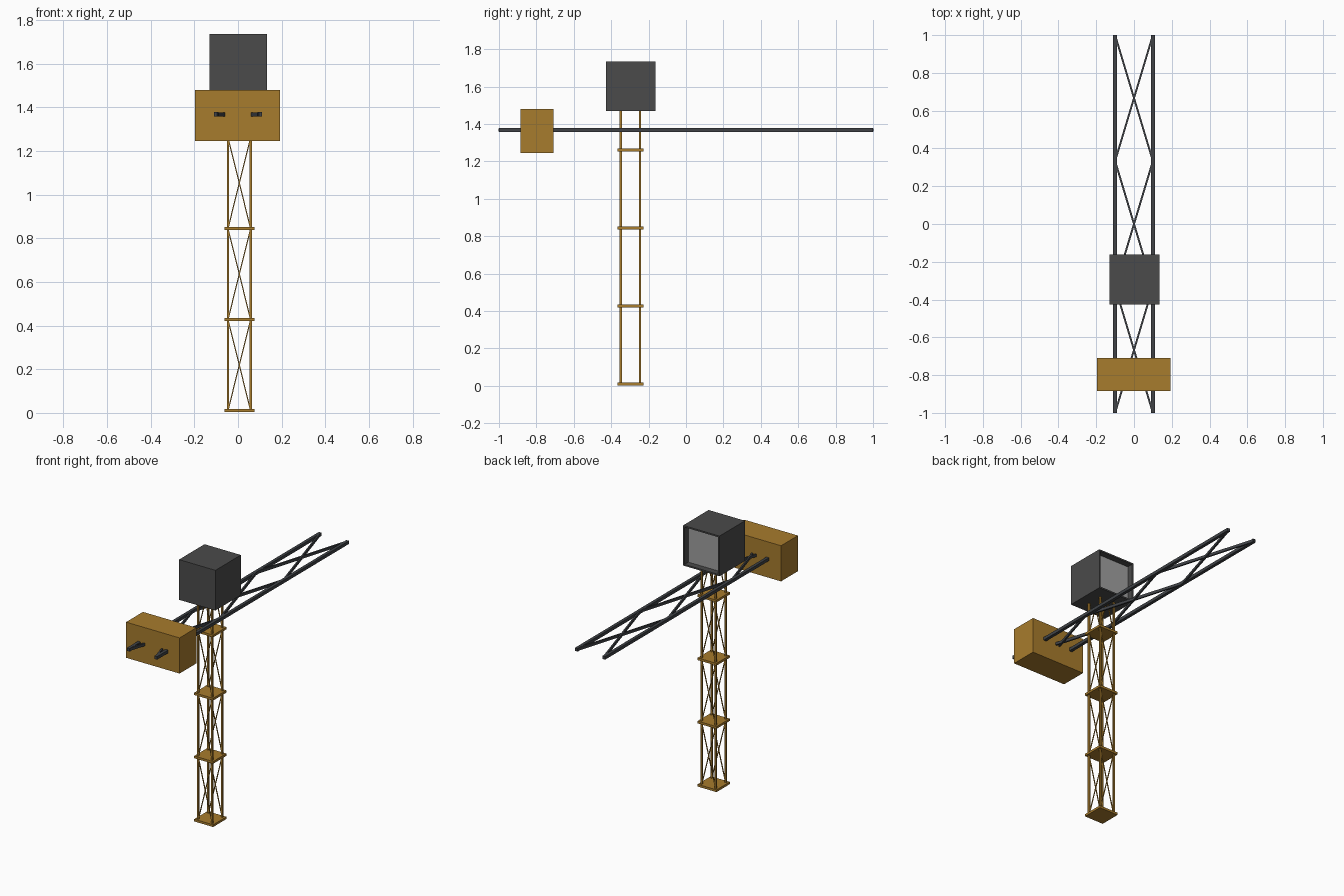
import bpy, bmesh
from mathutils import Vector, Matrix

old = bpy.data.objects.get("Cube")
if old:
    bpy.data.objects.remove(old)


def material(name, rgb):
    m = bpy.data.materials.new(name)
    m.use_nodes = True
    colour = (*rgb, 1)
    m.diffuse_color = colour
    m.node_tree.nodes["Principled BSDF"].inputs["Base Color"].default_value = colour
    return m


ochre = material("ochre", (0.39, 0.2, 0.026))
charcoal = material("charcoal", (0.07, 0.07, 0.07))
steel = material("dark steel", (0.05, 0.055, 0.062))
glass = material("pale glass", (0.35, 0.35, 0.35))


def finish(name, bm, *mats):
    mesh = bpy.data.meshes.new(name)
    bm.to_mesh(mesh)
    bm.free()
    for m in mats:
        mesh.materials.append(m)
    ob = bpy.data.objects.new(name, mesh)
    bpy.context.collection.objects.link(ob)
    return ob


def add_box(bm, lo, hi):
    lo, hi = Vector(lo), Vector(hi)
    mat = Matrix.Translation((lo + hi) / 2) @ Matrix.Diagonal((*(hi - lo), 1))
    return bmesh.ops.create_cube(bm, size=1, matrix=mat)


def add_bar(bm, a, b, width, depth, normal):
    """Rectangular bar from a to b; depth is measured along normal."""
    a, b, n = Vector(a), Vector(b), Vector(normal)
    along = (b - a).normalized()
    side = n.cross(along)
    rot = Matrix((side, n, along)).transposed().to_4x4()
    mat = (Matrix.Translation((a + b) / 2) @ rot
           @ Matrix.Diagonal((width, depth, (b - a).length, 1)))
    bmesh.ops.create_cube(bm, size=1, matrix=mat)


# Tower: four posts, platforms and crossed braces
CX, CY, HALF, BAY = 0.006, -0.297, 0.052, 0.417
posts, platforms, braces = bmesh.new(), bmesh.new(), bmesh.new()
r = 0.0055
for sx in (-1, 1):
    for sy in (-1, 1):
        x, y = CX + sx * HALF, CY + sy * HALF
        add_box(posts, (x - r, y - r, 0.005), (x + r, y + r, 1.49))
for i in range(4):
    z = i * BAY
    add_box(platforms, (CX - 0.069, CY - 0.069, z + 0.003),
            (CX + 0.069, CY + 0.069, z + 0.018))
    for y in (CY - HALF, CY + HALF):
        for s in (-1, 1):
            add_bar(braces, (CX - s * HALF, y, z + 0.01),
                    (CX + s * HALF, y, z + BAY + 0.01), 0.005, 0.005, (0, 1, 0))
finish("tower_posts", posts, ochre)
finish("tower_platforms", platforms, ochre)
finish("tower_braces", braces, ochre)

# Jib: two long rails with three crossed bays
rails, lacing = bmesh.new(), bmesh.new()
JZ, JX = 1.368, 0.1
for s in (-1, 1):
    add_box(rails, (s * JX - 0.01, -1, JZ - 0.01), (s * JX + 0.01, 1, JZ + 0.01))
    for i in range(3):
        y = -1 + i * 2 / 3
        add_bar(lacing, (-s * JX, y, JZ), (s * JX, y + 2 / 3, JZ), 0.01, 0.018, (0, 0, 1))
finish("jib_rails", rails, steel)
finish("jib_lacing", lacing, steel)

# Counterweight
bm = bmesh.new()
add_box(bm, (-0.197, -0.885, 1.245), (0.193, -0.709, 1.48))
finish("counterweight", bm, ochre)

# Cab: open-backed shell with a recessed window
bm = bmesh.new()
add_box(bm, (-0.131, -0.427, 1.47), (0.134, -0.162, 1.735))
bm.normal_update()
back = max(bm.faces, key=lambda f: f.normal.y)
bmesh.ops.inset_region(bm, faces=[back], thickness=0.014)
pane = bmesh.ops.extrude_face_region(bm, geom=[back])
new = [g for g in pane["geom"] if isinstance(g, bmesh.types.BMFace)]
bmesh.ops.translate(bm, vec=(0, -0.04, 0),
                    verts=[g for g in pane["geom"] if isinstance(g, bmesh.types.BMVert)])
if back.is_valid:
    bmesh.ops.delete(bm, geom=[back], context="FACES_ONLY")
for f in new:
    f.material_index = 1
bmesh.ops.recalc_face_normals(bm, faces=bm.faces)
finish("cab", bm, charcoal, glass)
